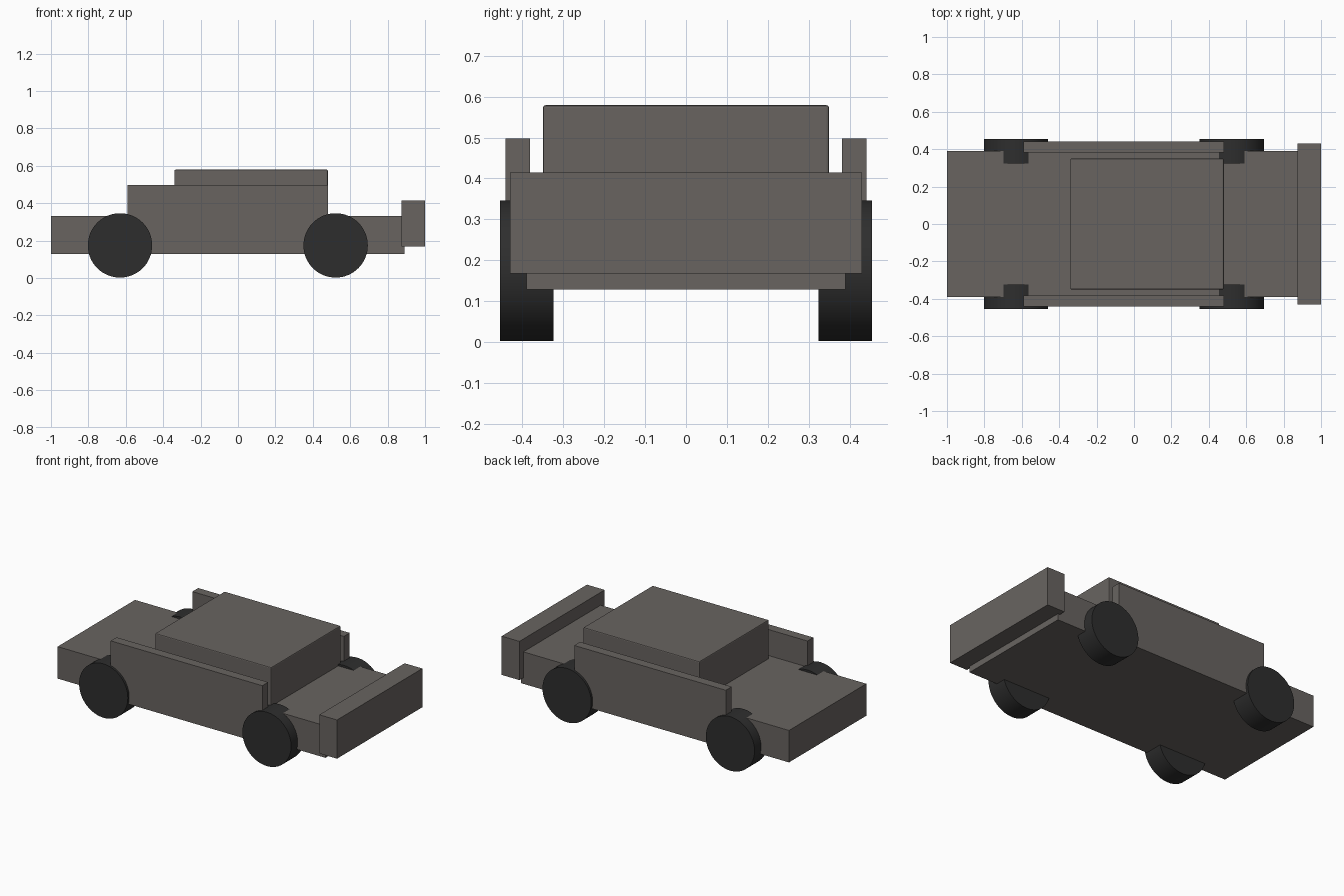
import bpy
import math

cube = bpy.data.objects.get("Cube")
if cube:
    bpy.data.objects.remove(cube, do_unlink=True)


def make_material(name, rgb):
    mat = bpy.data.materials.new(name)
    mat.use_nodes = True
    colour = (*rgb, 1.0)
    mat.diffuse_color = colour
    mat.node_tree.nodes["Principled BSDF"].inputs["Base Color"].default_value = colour
    return mat


body_grey = make_material("warm grey", (0.140, 0.127, 0.118))
tyre_black = make_material("tyre black", (0.027, 0.027, 0.027))


def box(name, x, y, z, bevel=0.0):
    """Box from (min, max) ranges on each axis."""
    bpy.ops.mesh.primitive_cube_add(size=1, location=[sum(r) / 2 for r in (x, y, z)])
    obj = bpy.context.object
    obj.name = name
    obj.scale = [r[1] - r[0] for r in (x, y, z)]
    bpy.ops.object.transform_apply(location=False, rotation=False, scale=True)
    obj.data.materials.append(body_grey)
    if bevel:
        mod = obj.modifiers.new("soft edges", 'BEVEL')
        mod.width = bevel
        mod.segments = 2
    return obj


def wheel(name, x, y):
    bpy.ops.mesh.primitive_cylinder_add(vertices=64, radius=0.172, depth=0.131,
                                        location=(x, y, 0.174),
                                        rotation=(math.pi / 2, 0, 0))
    obj = bpy.context.object
    obj.name = name
    obj.data.materials.append(tyre_black)
    bpy.ops.object.shade_smooth_by_angle(angle=math.radians(40))


# Chassis, cabin and the upright end block
box("chassis", (-1.0, 0.89), (-0.39, 0.39), (0.128, 0.332))
box("cabin", (-0.34, 0.48), (-0.35, 0.35), (0.30, 0.579), bevel=0.006)
box("end_block", (0.875, 1.0), (-0.43, 0.43), (0.167, 0.414))

# Side panels and wheels, mirrored across y
for side, s in (("front", -1), ("back", 1)):
    box(f"{side}_side_panel", (-0.59, 0.48), sorted((s * 0.382, s * 0.441)), (0.128, 0.498))
    for end, x in (("right", -0.631), ("left", 0.522)):
        wheel(f"{side}_{end}_wheel", x, s * 0.39)
